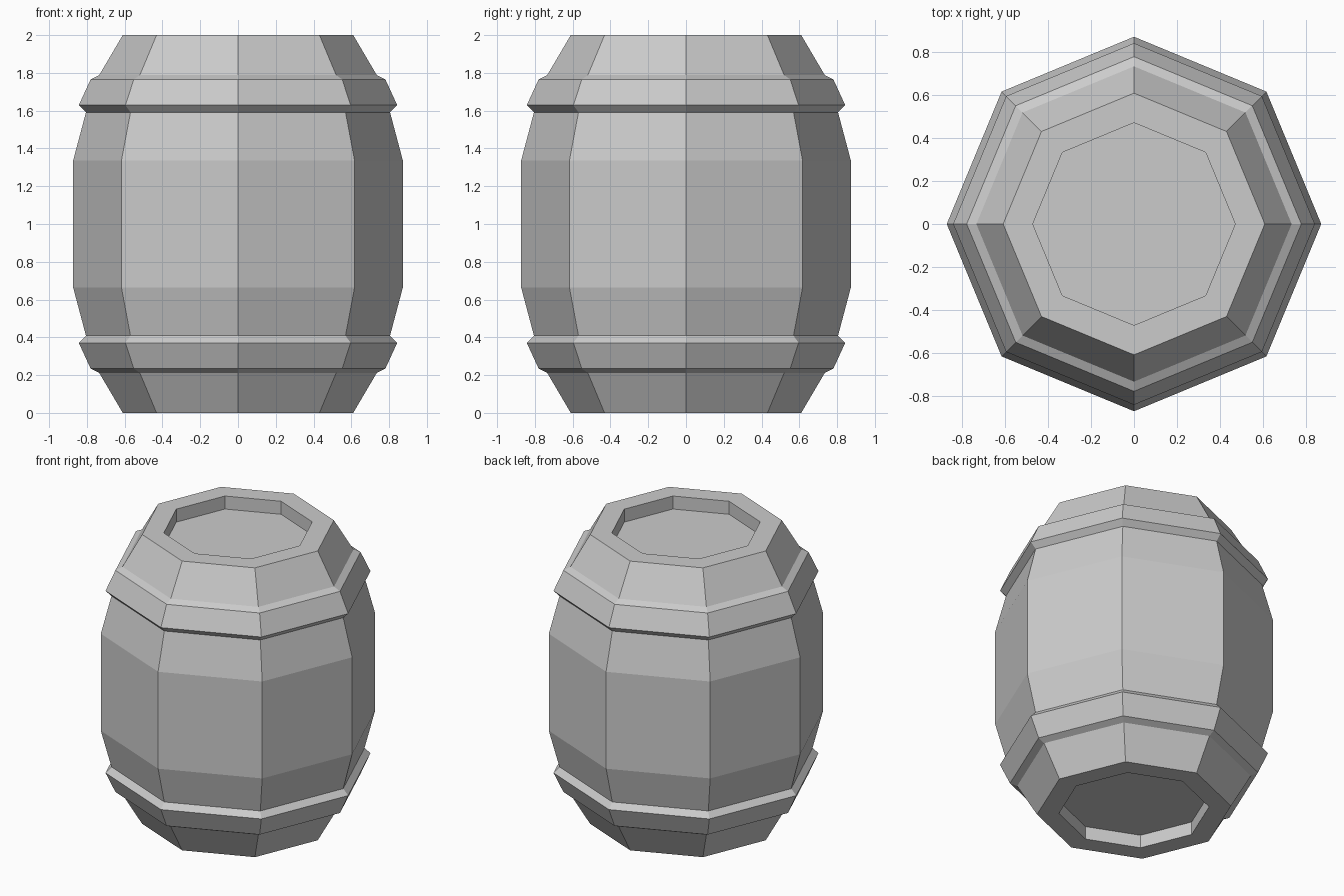
import bpy, bmesh
from math import cos, sin, pi

cube = bpy.data.objects.get("Cube")
if cube:
    bpy.data.objects.remove(cube, do_unlink=True)

SIDES = 8
HEIGHT = 2.0

grey = bpy.data.materials.new("light_grey")
grey.use_nodes = True
grey.diffuse_color = (0.6, 0.6, 0.6, 1)
grey.node_tree.nodes["Principled BSDF"].inputs["Base Color"].default_value = (0.6, 0.6, 0.6, 1)


def lathe(name, profile, closed=False):
    """Spin (radius, z) points into a flat-sided solid; open profiles get end caps."""
    bm = bmesh.new()
    rings = [[bm.verts.new((r * cos(2 * pi * i / SIDES), r * sin(2 * pi * i / SIDES), z))
              for i in range(SIDES)] for r, z in profile]
    pairs = list(zip(rings, rings[1:]))
    if closed:
        pairs.append((rings[-1], rings[0]))
    else:
        bm.faces.new(rings[0])
        bm.faces.new(rings[-1])
    for a, b in pairs:
        for i in range(SIDES):
            j = (i + 1) % SIDES
            bm.faces.new((a[i], a[j], b[j], b[i]))
    bmesh.ops.recalc_face_normals(bm, faces=bm.faces)
    mesh = bpy.data.meshes.new(name)
    bm.to_mesh(mesh)
    bm.free()
    mesh.materials.append(grey)
    obj = bpy.data.objects.new(name, mesh)
    bpy.context.collection.objects.link(obj)
    return obj


def flip(points):
    return [(r, HEIGHT - z) for r, z in reversed(points)]


# Barrel body with a recessed lid at each end
upper = [(0.873, 1.335), (0.805, 1.591), (0.735, 1.788),
         (0.61, 2.0), (0.472, 2.0), (0.472, 1.91)]
lathe("barrel_body", flip(upper) + upper)

# Hoops, with their inner edge sunk into the body
hoop = [(0.735, 1.788), (0.78, 1.766), (0.843, 1.629),
        (0.805, 1.591), (0.72, 1.62), (0.68, 1.76)]
lathe("upper_hoop", hoop, closed=True)
lathe("lower_hoop", flip(hoop), closed=True)
